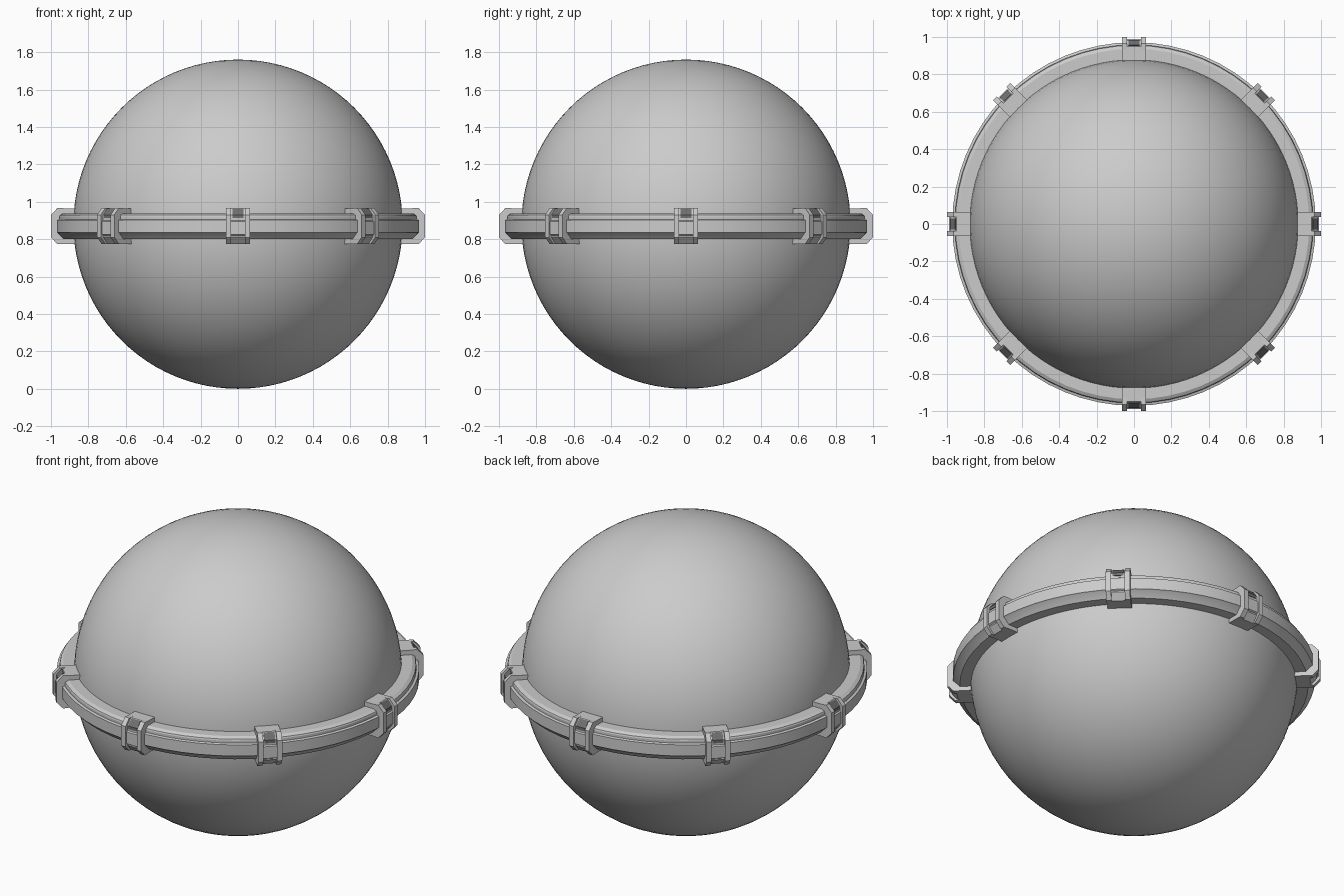
import bpy, bmesh, math
from mathutils import Matrix

if "Cube" in bpy.data.objects:
    bpy.data.objects.remove(bpy.data.objects["Cube"])

CZ = 0.87   # ring mid height


def material(name, v):
    m = bpy.data.materials.new(name)
    m.diffuse_color = (v, v, v, 1)
    m.use_nodes = True
    m.node_tree.nodes["Principled BSDF"].inputs["Base Color"].default_value = m.diffuse_color
    return m


GREY = material("light grey", 0.6)
DARK = material("dark grey", 0.16)


def finish(name, bm, mat, angle=None):
    bmesh.ops.recalc_face_normals(bm, faces=bm.faces)
    me = bpy.data.meshes.new(name)
    bm.to_mesh(me)
    bm.free()
    me.materials.append(mat)
    ob = bpy.data.objects.new(name, me)
    bpy.context.collection.objects.link(ob)
    if angle:
        bpy.ops.object.select_all(action='DESELECT')
        ob.select_set(True)
        bpy.context.view_layer.objects.active = ob
        bpy.ops.object.shade_smooth_by_angle(angle=math.radians(angle))
    return ob


def lathe(name, profile, steps, mat, angle):
    """Closed (radius, height) profile swept around z."""
    bm = bmesh.new()
    rows = []
    for i in range(steps):
        a = 2 * math.pi * i / steps
        rows.append([bm.verts.new((r * math.cos(a), r * math.sin(a), CZ + z)) for r, z in profile])
    n = len(profile)
    for i in range(steps):
        p, q = rows[i], rows[(i + 1) % steps]
        for j in range(n):
            k = (j + 1) % n
            bm.faces.new((p[j], q[j], q[k], p[k]))
    return finish(name, bm, mat, angle)


def slab(bm, profile, y0, y1):
    """Prism of an (x, height) profile between two y values."""
    a = [bm.verts.new((x, y0, CZ + z)) for x, z in profile]
    b = [bm.verts.new((x, y1, CZ + z)) for x, z in profile]
    bm.faces.new(a)
    bm.faces.new(b[::-1])
    for i in range(len(a)):
        j = (i + 1) % len(a)
        bm.faces.new((a[i], a[j], b[j], b[i]))


# Smooth sphere
bm = bmesh.new()
bmesh.ops.create_uvsphere(bm, u_segments=96, v_segments=48, radius=0.88,
                          matrix=Matrix.Translation((0, 0, 0.88)))
finish("sphere", bm, GREY, 40)

# Equatorial ring with bevelled edges and a groove near the top
lathe("ring", [(0.865, -0.07), (0.935, -0.07), (0.965, -0.038), (0.972, -0.034),
               (0.972, 0.032), (0.958, 0.036), (0.958, 0.05), (0.955, 0.058),
               (0.937, 0.068), (0.865, 0.068)], 64, GREY, 20)

# Eight clamps around the ring
body = [(0.868, -0.095), (0.95, -0.095), (0.982, -0.058), (0.982, 0.058),
        (0.95, 0.095), (0.868, 0.095)]
rim = [(0.93, -0.095), (0.965, -0.097), (1.0, -0.06), (1.0, 0.06),
       (0.965, 0.097), (0.93, 0.095)]
lower_pad = [(0.975, -0.055), (0.99, -0.045), (0.99, 0.025), (0.975, 0.035)]
window = [(0.98, 0.042), (0.985, 0.042), (0.985, 0.06), (0.956, 0.094), (0.95, 0.09)]
for i in range(8):
    turn = Matrix.Rotation(i * math.pi / 4, 4, 'Z')
    bm = bmesh.new()
    slab(bm, body, -0.065, 0.065)
    for s in (-1, 1):
        slab(bm, rim, s * 0.037, s * 0.065)
    slab(bm, lower_pad, -0.037, 0.037)
    bm.transform(turn)
    finish(f"clamp_{i + 1}", bm, GREY)
    bm = bmesh.new()
    slab(bm, window, -0.03, 0.03)
    bm.transform(turn)
    finish(f"clamp_window_{i + 1}", bm, DARK)
